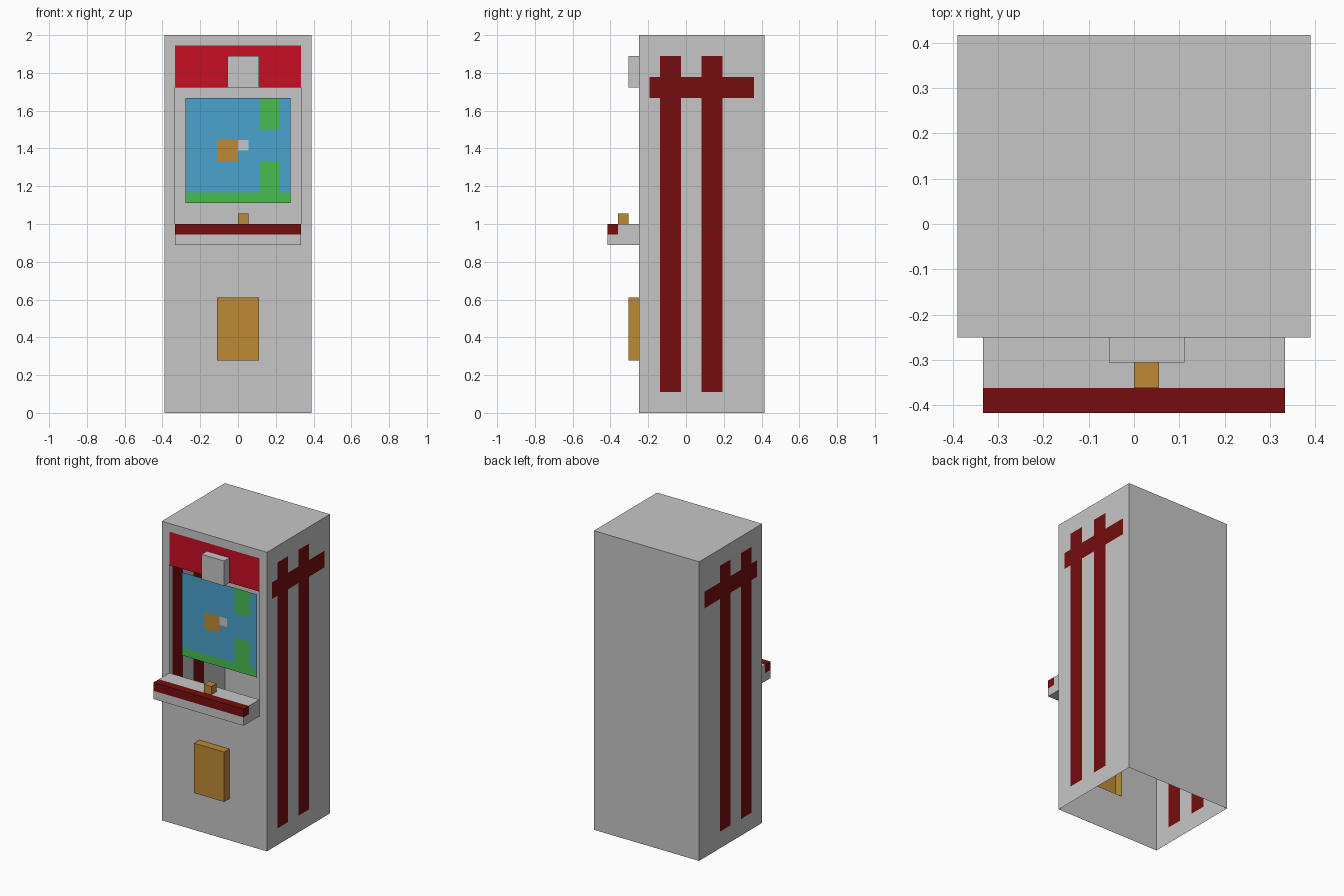
import bpy
import bmesh
from mathutils import Vector

cube = bpy.data.objects.get("Cube")
if cube:
    bpy.data.objects.remove(cube, do_unlink=True)

U = 1 / 18  # one block of the model's grid


def material(name, rgb):
    lin = [((c / 255 + 0.055) / 1.055) ** 2.4 for c in rgb] + [1]
    mat = bpy.data.materials.new(name)
    mat.use_nodes = True
    mat.diffuse_color = lin
    mat.node_tree.nodes["Principled BSDF"].inputs["Base Color"].default_value = lin
    return mat


MATS = {
    "grey": material("light_grey", (198, 198, 198)),
    "red": material("bright_red", (200, 14, 34)),
    "maroon": material("dark_red", (118, 13, 13)),
    "blue": material("sky_blue", (74, 163, 204)),
    "green": material("grass_green", (70, 190, 80)),
    "amber": material("amber", (190, 138, 52)),
}
ALL_SIDES = ("-x", "+x", "-y", "+y", "-z", "+z")
ANY = (-99, 99)


def shell(name, spans, colour, sides=ALL_SIDES, zones=()):
    """Thin box of grid faces; each zone (x, y, z spans, colour) paints or, with None, cuts."""
    bm = bmesh.new()
    names = [colour] + sorted({z[3] for z in zones if z[3] and z[3] != colour})
    cuts = []
    for axis, (lo, hi) in enumerate(spans):
        marks = {lo, hi} | {v for z in zones for v in z[axis] if lo < v < hi}
        cuts.append(sorted(marks))
    for side in sides:
        axis = "xyz".index(side[1])
        sign = 1 if side[0] == "+" else -1
        a, b = [i for i in range(3) if i != axis]
        for a0, a1 in zip(cuts[a], cuts[a][1:]):
            for b0, b1 in zip(cuts[b], cuts[b][1:]):
                corners = []
                for pa, pb in ((a0, b0), (a1, b0), (a1, b1), (a0, b1)):
                    p = Vector()
                    p[axis] = spans[axis][sign > 0]
                    p[a], p[b] = pa, pb
                    corners.append(p)
                mid = sum(corners, Vector()) / 4
                paint = colour
                for zone in zones:
                    if all(zone[i][0] <= mid[i] <= zone[i][1] for i in range(3)):
                        paint = zone[3]
                if paint is None:
                    continue
                face = bm.faces.new([bm.verts.new(p * U) for p in corners])
                face.material_index = names.index(paint)
                face.normal_update()
                if face.normal[axis] * sign < 0:
                    face.normal_flip()
    bmesh.ops.remove_doubles(bm, verts=bm.verts, dist=0.0001)
    mesh = bpy.data.meshes.new(name)
    bm.to_mesh(mesh)
    bm.free()
    for n in names:
        mesh.materials.append(MATS[n])
    obj = bpy.data.objects.new(name, mesh)
    bpy.context.collection.objects.link(obj)
    return obj


FRONT = (-5, -4)

# Hollow cabinet, open underneath, with side stripes, header and front openings
shell("cabinet", ((-7, 7), (-4.5, 7.5), (0, 36)), "grey",
      [s for s in ALL_SIDES if s != "-z"],
      [(ANY, (-2.5, -0.5), (2, 34), "maroon"),
       (ANY, (1.5, 3.5), (2, 34), "maroon"),
       (ANY, (-3.5, 6.5), (30, 32), "maroon"),
       ((-6, 6), (7, 8), ANY, "grey"),
       ((-7, 7), FRONT, ANY, "grey"),
       ((-6, 6), FRONT, (31, 35), "red"),
       ((-1, 2), FRONT, (31, 34), None),
       ((-6, 6), FRONT, (16, 31), None),
       ((-2, 2), FRONT, (5, 11), None)])

# Parts that stand out from the front, open towards the inside
NO_BACK = [s for s in ALL_SIDES if s != "+y"]
shell("header_block", ((-1, 2), (-5.5, -4.5), (31, 34)), "grey", NO_BACK)
shell("coin_door", ((-2, 2), (-5.5, -4.5), (5, 11)), "amber", NO_BACK)
shell("control_shelf", ((-6, 6), (-7.5, -4.5), (16, 18)), "grey", NO_BACK,
      [(ANY, (-7.5, -6.5), (17, 18), "maroon")])
shell("control_knob", ((0, 1), (-6.5, -5.5), (18, 19)), "amber",
      [s for s in ALL_SIDES if s != "-z"])

# Recessed screen with its painted scene
shell("screen", ((-5, 5), (-3.5, -3.5), (20, 30)), "blue", ["-y"],
      [(ANY, ANY, (20, 21), "green"),
       ((2, 4), ANY, (20, 24), "green"),
       ((2, 4), ANY, (27, 30), "green"),
       ((-2, 0), ANY, (24, 26), "amber"),
       ((0, 1), ANY, (25, 26), "grey")])
